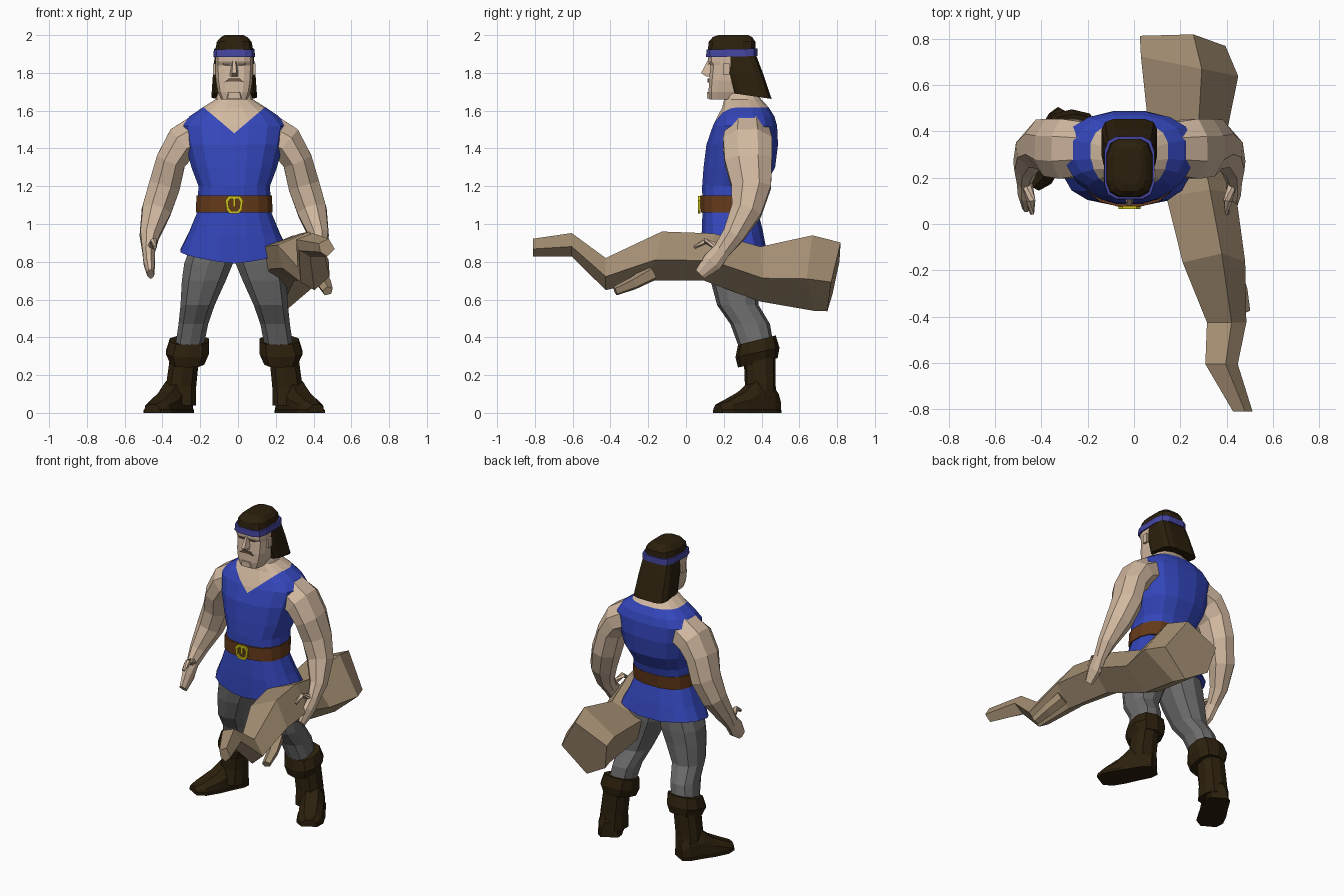
import bpy, bmesh, math
from mathutils import Vector

CX = -0.02  # body centre line


def material(name, r, g, b):
    m = bpy.data.materials.new(name)
    m.diffuse_color = (r, g, b, 1)
    return m


BLUE = material("tunic blue", 0.034, 0.062, 0.50)
SKIN = material("skin", 0.64, 0.48, 0.35)
GREY = material("trouser grey", 0.15, 0.15, 0.15)
DARK = material("dark brown", 0.025, 0.0145, 0.004)
BELT = material("belt leather", 0.13, 0.042, 0.010)
GOLD = material("buckle gold", 0.62, 0.54, 0.01)
WOOD = material("club wood", 0.37, 0.27, 0.17)
BAND = material("headband blue", 0.06, 0.06, 0.36)
LIPS = material("lip brown", 0.16, 0.10, 0.07)


def finish(name, bm, *mats):
    bmesh.ops.recalc_face_normals(bm, faces=bm.faces)
    me = bpy.data.meshes.new(name)
    bm.to_mesh(me)
    bm.free()
    for m in mats:
        me.materials.append(m)
    ob = bpy.data.objects.new(name, me)
    bpy.context.collection.objects.link(ob)
    return ob


def loft_bm(rings):
    bm = bmesh.new()
    vs = [[bm.verts.new(p) for p in r] for r in rings]
    n = len(vs[0])
    for a, b in zip(vs, vs[1:]):
        for i in range(n):
            j = (i + 1) % n
            bm.faces.new((a[i], a[j], b[j], b[i]))
    bm.faces.new(vs[0])
    bm.faces.new(vs[-1])
    return bm


def loft(name, rings, mat):
    return finish(name, loft_bm(rings), mat)


def oval(z, x0, x1, y0, y1, n=12, e=2.5, tilt=0.0):
    """Horizontal rounded-square ring between the given bounds."""
    pts = []
    for i in range(n):
        t = 2 * math.pi * (i + 0.5) / n
        c, s = math.cos(t), math.sin(t)
        px = math.copysign(abs(c) ** (2 / e), c)
        py = math.copysign(abs(s) ** (2 / e), s)
        pts.append(((x0 + x1) / 2 + px * (x1 - x0) / 2,
                    (y0 + y1) / 2 + py * (y1 - y0) / 2, z + tilt * py))
    return pts


def body(rows, n=12, e=2.5):
    """Rings centred on the body: z, half width, front y, back y, tilt."""
    return [oval(r[0], CX - r[1], CX + r[1], r[2], r[3], n, e, r[4] if len(r) > 4 else 0) for r in rows]


def tube(name, rows, mat, n=8):
    """Tube along points: x, y, z, half width, half depth."""
    ps = [Vector(r[:3]) for r in rows]
    rings = []
    for k, r in enumerate(rows):
        d = (ps[min(k + 1, len(ps) - 1)] - ps[max(k - 1, 0)]).normalized()
        u = Vector((0, 1, 0)).cross(d)
        u = u.normalized() if u.length > 0.05 else Vector((1, 0, 0))
        v = d.cross(u)
        ang = [2 * math.pi * (i + 0.5) / n for i in range(n)]
        rings.append([ps[k] + u * math.cos(t) * r[3] + v * math.sin(t) * r[4] for t in ang])
    return loft(name, rings, mat)


def box(name, x0, x1, y0, y1, z0, z1, mat):
    return loft(name, [[(x0, y0, z), (x1, y0, z), (x1, y1, z), (x0, y1, z)] for z in (z0, z1)], mat)


# Tunic with bare neck, hem rising at the sides, cut along a V neckline
rings = body([
    (0.815, 0.29, 0.08, 0.43, 0.028), (0.95, 0.245, 0.08, 0.41, 0.01), (1.06, 0.2, 0.085, 0.385),
    (1.2, 0.192, 0.083, 0.42), (1.3, 0.23, 0.09, 0.475), (1.42, 0.262, 0.105, 0.49),
    (1.52, 0.282, 0.14, 0.485), (1.57, 0.24, 0.165, 0.47), (1.617, 0.17, 0.19, 0.44),
    (1.66, 0.1, 0.2, 0.40), (1.72, 0.08, 0.2, 0.36)], 16)
rings[0] = [(x, y, z + 0.15 * abs(x - CX)) for x, y, z in rings[0]]
bm = loft_bm(rings)
for s in (0, -1, 1):
    f = [f for f in bm.faces if s == 0 and f.calc_center_median().z < 1.0
         or s and f.calc_center_median().z > 1.36 and f.calc_center_median().y < 0.32]
    geom = list({v for q in f for v in q.verts}) + list({e for q in f for e in q.edges}) + f
    no = (-0.85 * s, 0, 1) if s else (1, 0, 0)
    cut = bmesh.ops.bisect_plane(bm, geom=geom, dist=1e-5, plane_co=(CX, 0, 1.48), plane_no=no)["geom_cut"]
    for v in cut:
        if s == 0 and isinstance(v, bmesh.types.BMVert) and v.co.z < 0.9 and v.co.y < 0.2:
            v.co.z -= 0.008
for f in bm.faces:
    c = f.calc_center_median()
    if c.z > 1.617 or (c.y < 0.3 and c.z > 1.48 + 0.85 * abs(c.x - CX)):
        f.material_index = 1
finish("tunic", bm, BLUE, SKIN)

# Belt and open buckle
loft("belt", body([(1.062, 0.206, 0.076, 0.397), (1.15, 0.203, 0.074, 0.409)], 16), BELT)
loop = [(-0.03, 1.148), (-0.047, 1.125), (-0.04, 1.075), (-0.024, 1.055),
        (0.024, 1.055), (0.04, 1.075), (0.047, 1.125), (0.03, 1.148)]
rings = []
for y, k in ((0.076, 1), (0.064, 1), (0.064, 0.68), (0.076, 0.68)):
    rings.append([(CX + x * k, y, 1.102 + (z - 1.102) * k) for x, z in loop])
bm = loft_bm(rings)
bm.faces.ensure_lookup_table()
bmesh.ops.delete(bm, geom=bm.faces[-2:], context='FACES_ONLY')
finish("buckle", bm, GOLD)
box("buckle_prong", CX - 0.007, CX + 0.007, 0.065, 0.08, 1.09, 1.14, GOLD)

# Head, nose, mouth, chin
loft("head", body([(1.658, 0.07, 0.122, 0.30), (1.70, 0.088, 0.118, 0.32), (1.76, 0.099, 0.12, 0.35),
                   (1.84, 0.102, 0.128, 0.36), (1.86, 0.102, 0.116, 0.36), (1.90, 0.102, 0.114, 0.36)], 12, 4), SKIN)
loft("nose", [[(CX - w, 0.14, z), (CX - w * 0.5, y, z), (CX + w * 0.5, y, z), (CX + w, 0.14, z)]
              for z, w, y in ((1.782, 0.026, 0.105), (1.80, 0.024, 0.08), (1.865, 0.013, 0.114))], SKIN)
loft("mouth", [[(CX + x, y, z) for x, z in ((-0.052, 1.75), (-0.02, 1.755), (0.02, 1.755), (0.052, 1.75),
                                           (0.03, 1.769), (-0.03, 1.769))] for y in (0.114, 0.1235)], LIPS)
loft("chin", [[(CX - w, 0.15, z), (CX - w * 0.7, 0.111, z), (CX + w * 0.7, 0.111, z), (CX + w, 0.15, z)]
              for z, w in ((1.664, 0.05), (1.70, 0.04))], SKIN)

# Hair and headband
loft("hair_cap", body([(1.91, 0.104, 0.112, 0.37), (1.965, 0.094, 0.118, 0.37),
                       (1.99, 0.07, 0.14, 0.352), (2.0, 0.05, 0.17, 0.33)], 12, 3.5), DARK)
loft("hair_back", body([(1.677, 0.122, 0.25, 0.455, -0.015), (1.80, 0.114, 0.215, 0.408),
                        (1.89, 0.105, 0.205, 0.374)], 12, 4.5), DARK)
loft("headband", body([(1.886, 0.111, 0.104, 0.381, 0.003), (1.926, 0.110, 0.106, 0.381, 0.003)], 12, 4), BAND)

for s, side in ((-1, "right"), (1, "left")):
    def mx(rows):
        return [(CX + s * r[0], *r[1:]) for r in rows]

    def limb(rows, **kw):
        return [oval(r[0], CX + s * r[1], CX + s * r[2], *r[3:], **kw) for r in rows]

    # Eye slits and ears
    xa, xb = sorted((CX + s * 0.025, CX + s * 0.06))
    box(side + "_eye", xa, xb, 0.117, 0.1255, 1.844, 1.849, LIPS)
    xa, xb = sorted((CX + s * 0.09, CX + s * 0.112))
    box(side + "_ear", xa, xb, 0.195, 0.23, 1.79, 1.85, SKIN)

    # Arm with open hand
    tube(side + "_arm", mx([
        (0.15, 0.325, 1.495, 0.115, 0.12), (0.275, 0.325, 1.43, 0.102, 0.14), (0.335, 0.33, 1.335, 0.085, 0.135),
        (0.37, 0.345, 1.2, 0.090, 0.114), (0.412, 0.32, 1.07, 0.084, 0.088), (0.448, 0.25, 0.94, 0.056, 0.062),
        (0.453, 0.19, 0.86, 0.036, 0.05), (0.45, 0.14, 0.80, 0.033, 0.058), (0.443, 0.075, 0.735, 0.02, 0.035)]), SKIN)
    tube(side + "_thumb", mx([(0.44, 0.17, 0.88, 0.022, 0.025), (0.425, 0.10, 0.91, 0.017, 0.02),
                              (0.42, 0.045, 0.875, 0.01, 0.01)]), SKIN, 6)

    # Trouser leg
    loft(side + "_leg", limb([
        (0.90, 0.0, 0.23, 0.12, 0.39), (0.79, 0.002, 0.27, 0.12, 0.39), (0.70, 0.04, 0.282, 0.13, 0.385),
        (0.57, 0.10, 0.288, 0.165, 0.385), (0.47, 0.135, 0.298, 0.235, 0.445), (0.32, 0.165, 0.32, 0.29, 0.47)],
        n=10), GREY)

    # Boot cuff, shaft and foot
    loft(side + "_boot_cuff", limb([
        (0.265, 0.155, 0.34, 0.275, 0.485), (0.32, 0.13, 0.366, 0.262, 0.495),
        (0.385, 0.13, 0.345, 0.275, 0.475)], n=10, tilt=0.025), DARK)
    loft(side + "_boot_shaft", limb([(0.04, 0.20, 0.37, 0.30, 0.485), (0.14, 0.198, 0.365, 0.312, 0.475),
                                     (0.32, 0.18, 0.34, 0.305, 0.475)], n=10), DARK)
    heel, toe = Vector((0.265, 0.47)), Vector((0.425, 0.185))
    d = (toe - heel).normalized()
    rings = []
    for t, w, h in ((-0.03, 0.05, 0.10), (0.1, 0.068, 0.15), (0.4, 0.072, 0.17),
                    (0.62, 0.078, 0.11), (0.9, 0.075, 0.065), (1.06, 0.045, 0.045)):
        c = heel.lerp(toe, t)
        rings.append([(CX + s * (c.x - d.y * u * w), c.y + d.x * u * w, z) for u, z in (
            (-1.1, 0), (-1.1, 0.015), (-1, 0.018), (-0.95, h * 0.6), (-0.5, h),
            (0.5, h), (0.95, h * 0.6), (1, 0.018), (1.1, 0.015), (1.1, 0))])
    loft(side + "_boot_foot", rings, DARK)

# Crooked five-sided club: x, y, z, half width, half height, slant across, slant up
section = [(1, -0.15), (0.25, 1), (-1, 0.45), (-0.8, -0.5), (0.05, -1)]
rings = []
for x, y, z, rx, rz, k, j in (
        (0.47, -0.81, 0.875, 0.042, 0.047, 0, 0), (0.378, -0.605, 0.89, 0.07, 0.062, 0, 0),
        (0.40, -0.425, 0.735, 0.085, 0.085, 0, 0), (0.345, -0.17, 0.83, 0.135, 0.13, 0.1, 0.3),
        (0.29, 0.12, 0.825, 0.15, 0.125, 0.1, 0.2), (0.235, 0.39, 0.735, 0.168, 0.145, 0.1, 0),
        (0.24, 0.68, 0.74, 0.21, 0.20, -0.2, 0), (0.21, 0.785, 0.72, 0.185, 0.182, -0.06, 0.2)):
    rings.append([(x + u * rx, y + k * u * rx + j * w * rz, z + w * rz) for u, w in section])
loft("club", rings, WOOD)
tube("club_stub", [(0.42, -0.18, 0.74, 0.045, 0.045), (0.455, -0.28, 0.685, 0.04, 0.035),
                   (0.475, -0.375, 0.645, 0.03, 0.025)], WOOD, 5)
